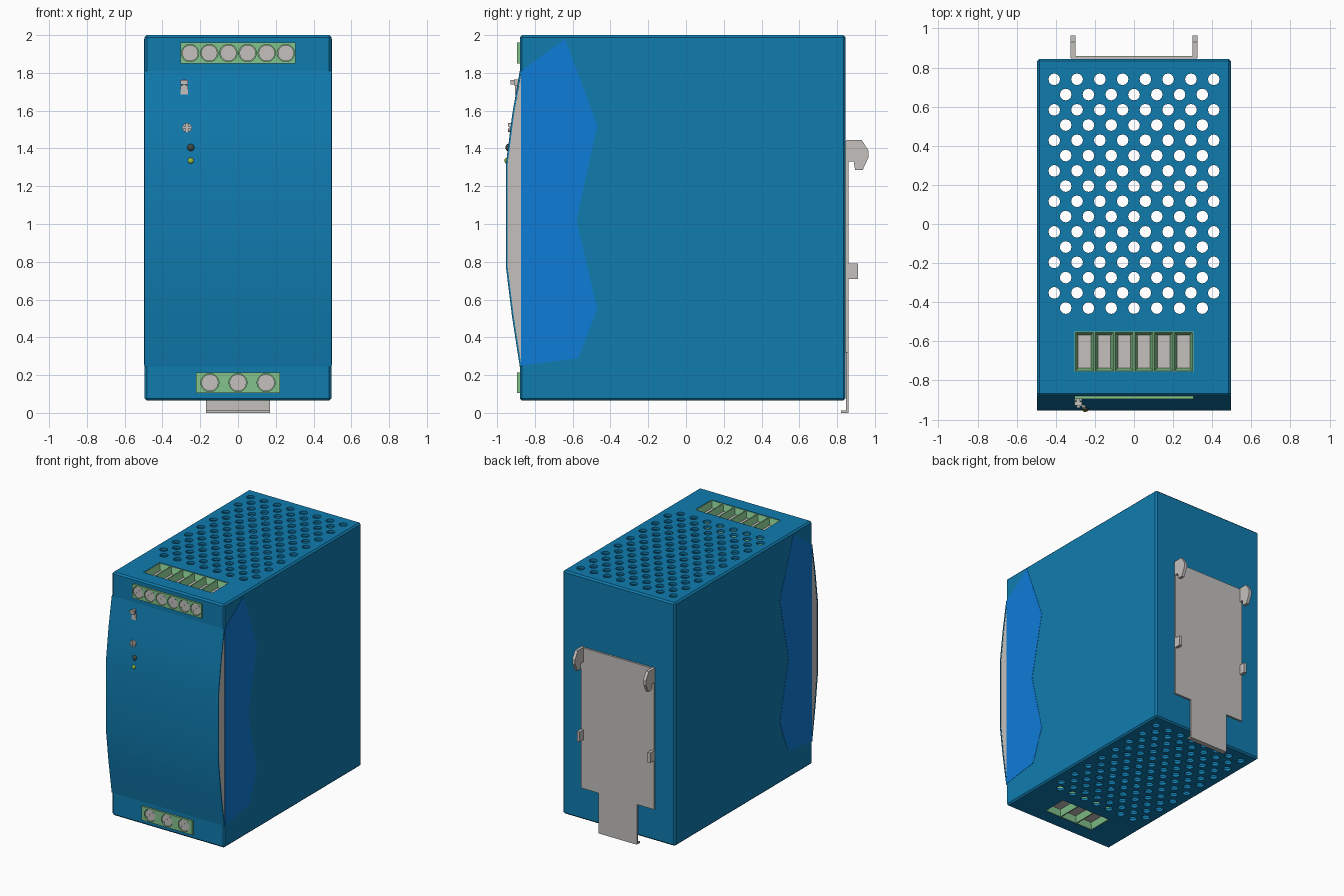
import bpy, bmesh, math
from mathutils import Matrix, Vector

if "Cube" in bpy.data.objects:
    bpy.data.objects.remove(bpy.data.objects["Cube"])


def material(name, rgb):
    m = bpy.data.materials.new(name)
    m.use_nodes = True
    m.diffuse_color = (*rgb, 1)
    m.node_tree.nodes["Principled BSDF"].inputs["Base Color"].default_value = (*rgb, 1)
    return m


BLUE = material("housing blue", (0.005, 0.2, 0.43))
BRIGHT = material("bright panel blue", (0.004, 0.2, 0.68))
GREY = material("metal grey", (0.55, 0.53, 0.51))
GREEN = material("terminal green", (0.23, 0.54, 0.26))
DARK = material("dark lamp", (0.05, 0.07, 0.06))
LIME = material("lime lamp", (0.32, 0.5, 0.05))


def finish(bm, name, *mats):
    bmesh.ops.recalc_face_normals(bm, faces=bm.faces)
    me = bpy.data.meshes.new(name)
    bm.to_mesh(me)
    bm.free()
    ob = bpy.data.objects.new(name, me)
    bpy.context.collection.objects.link(ob)
    for m in mats:
        me.materials.append(m)
    return ob


def activate(ob):
    bpy.ops.object.select_all(action='DESELECT')
    ob.select_set(True)
    bpy.context.view_layer.objects.active = ob


def smooth(ob):
    activate(ob)
    bpy.ops.object.shade_smooth_by_angle(angle=math.radians(30))


def extrude_yz(bm, pts, x0, x1):
    """Prism along x from a y/z profile."""
    a = [bm.verts.new((x0, y, z)) for y, z in pts]
    b = [bm.verts.new((x1, y, z)) for y, z in pts]
    bm.faces.new(a)
    bm.faces.new(b[::-1])
    for i in range(len(pts)):
        j = (i + 1) % len(pts)
        bm.faces.new((a[i], b[i], b[j], a[j]))


def prism(name, pts, x0, x1, *mats):
    bm = bmesh.new()
    extrude_yz(bm, pts, x0, x1)
    return finish(bm, name, *mats)


def box(name, x0, x1, y0, y1, z0, z1, *mats):
    return prism(name, [(y0, z0), (y1, z0), (y1, z1), (y0, z1)], x0, x1, *mats)


def cylinders(name, centres, r, depth, axis, segs, *mats):
    bm = bmesh.new()
    turn = Matrix.Rotation(math.pi / 2, 4, 'X') if axis == 'Y' else Matrix()
    for c in centres:
        bmesh.ops.create_cone(bm, cap_ends=True, segments=segs, radius1=r, radius2=r,
                              depth=depth, matrix=Matrix.Translation(c) @ turn)
    return finish(bm, name, *mats)


def cut(ob, cutter):
    cutter.hide_render = True
    mod = ob.modifiers.new("cut", 'BOOLEAN')
    mod.operation = 'DIFFERENCE'
    mod.solver = 'EXACT'
    mod.object = cutter
    activate(ob)
    bpy.ops.object.modifier_apply(modifier=mod.name)
    bpy.data.objects.remove(cutter)


# Housing: chamfered hollow box with vent holes through top and bottom
housing = box("housing", -0.495, 0.495, -0.88, 0.845, 0.065, 2.0, BLUE)
bev = housing.modifiers.new("edge", 'BEVEL')
bev.width = 0.012
activate(housing)
bpy.ops.object.modifier_apply(modifier="edge")
cut(housing, box("cavity_cutter", -0.475, 0.475, -0.86, 0.825, 0.085, 1.98))
vents = []
for row in range(16):
    n = 8 - row % 2
    vents += [((i - (n - 1) / 2) * 0.1165, 0.74 - row * 0.078, 1) for i in range(n)]
cut(housing, cylinders("vent_cutter", vents, 0.03, 2.4, 'Z', 12))


# Terminal blocks: L-shaped, wire funnels on the outer face, screws at the front
def terminal(name, half, n, z_edge, z_back, z_face, r):
    up = 1 if z_face > 1 else -1
    step = 2 * half / n
    bm = bmesh.new()
    extrude_yz(bm, [(-0.895, z_back), (-0.895, z_edge), (-0.755, z_edge),
                    (-0.755, z_face), (-0.55, z_face), (-0.55, z_back)], -half, half)
    for i in range(1, n):
        bmesh.ops.bisect_plane(bm, geom=bm.verts[:] + bm.edges[:] + bm.faces[:],
                               plane_co=(i * step - half, 0, 0), plane_no=(1, 0, 0))
    bmesh.ops.recalc_face_normals(bm, faces=bm.faces)
    cells = [f for f in bm.faces if abs(f.calc_center_median().z - z_face) < 1e-4]
    bmesh.ops.inset_individual(bm, faces=cells, thickness=0.006)
    bmesh.ops.inset_individual(bm, faces=cells, thickness=0.02, depth=-0.05)
    for f in cells:
        f.material_index = 1
    block = finish(bm, name + "_block", GREEN, GREY)

    lo, hi = sorted((z_face - up * 0.04, z_face + up * 0.05))
    cut(housing, box("slot_cutter", -half, half, -0.755, -0.55, lo, hi))
    lo, hi = sorted((z_edge, z_back))
    cut(housing, box("front_cutter", -half, half, -1, -0.84, lo, hi))

    zc = (z_edge + z_back) / 2
    xs = [(i + 0.5) * step - half for i in range(n)]
    cut(block, cylinders("screw_hole_cutter", [(x, -0.895, zc) for x in xs], r + 0.003, 0.04, 'Y', 20))
    screws = cylinders(name + "_screws", [(x, -0.88, zc) for x in xs], r, 0.02, 'Y', 20, GREY)
    bm = bmesh.new()
    for x in xs:
        m = Matrix.Translation((x, -0.89, zc)) @ Matrix.Rotation(-math.pi / 4, 4, 'Y')
        bmesh.ops.create_cube(bm, size=1, matrix=m @ Matrix.Diagonal((0.12, 0.012, 0.012, 1)))
    cut(screws, finish(bm, "screw_slot_cutter"))


terminal("upper_terminal", 0.304, 6, 1.96, 1.85, 1.997, 0.043)
terminal("lower_terminal", 0.223, 3, 0.105, 0.215, 0.068, 0.045)

# Bowed front cover: blue sheet over a grey core
bow = [(-0.88, 1.81), (-0.92, 1.58), (-0.953, 1.32), (-0.953, 0.77), (-0.921, 0.51), (-0.88, 0.245)]
back = [(y + 0.009, z) for y, z in bow]
smooth(prism("front_cover", bow + back[::-1], -0.495, 0.495, BLUE))
prism("cover_core", back[1:-1] + [(-0.874, 0.26), (-0.874, 1.79)], -0.492, 0.492, GREY)

# Bright panels on both sides
panel = [(-0.874, 1.81), (-0.64, 1.98), (-0.47, 1.52), (-0.58, 1.02),
         (-0.47, 0.55), (-0.57, 0.29), (-0.874, 0.25)]
for side, s in (("left", 1), ("right", -1)):
    prism(side + "_panel", panel, s * 0.494, s * 0.497, BRIGHT)

# Small front controls: slide switch, trimmer and lamps
box("switch_plate", -0.305, -0.265, -0.905, -0.88, 1.685, 1.733, GREY)
box("switch_neck", -0.295, -0.275, -0.91, -0.88, 1.733, 1.765, GREY)
box("switch_knob", -0.305, -0.265, -0.928, -0.908, 1.738, 1.762, GREY)
trimmer = cylinders("trimmer", [(-0.27, -0.932, 1.51)], 0.025, 0.02, 'Y', 16, GREY)
for ang in (0, math.pi / 2):
    bm = bmesh.new()
    m = Matrix.Translation((-0.27, -0.942, 1.51)) @ Matrix.Rotation(ang, 4, 'Y')
    bmesh.ops.create_cube(bm, size=1, matrix=m @ Matrix.Diagonal((0.07, 0.016, 0.01, 1)))
    cut(trimmer, finish(bm, "cross_cutter"))
for name, y, z, r, mat in (("dark_lamp", -0.942, 1.405, 0.019, DARK),
                           ("lime_lamp", -0.95, 1.335, 0.016, LIME)):
    bm = bmesh.new()
    bmesh.ops.create_uvsphere(bm, u_segments=12, v_segments=8, radius=r,
                              matrix=Matrix.Translation((-0.25, y, z)) @ Matrix.Diagonal((1, 0.7, 1, 1)))
    smooth(finish(bm, name, mat))

# Rail bracket: back plate, tongue with lip, hooks and tabs
box("bracket_plate", -0.32, 0.32, 0.843, 0.86, 0.32, 1.44, GREY)
box("bracket_tongue", -0.17, 0.17, 0.846, 0.86, 0.0, 0.32, GREY)
box("tongue_lip", -0.17, 0.17, 0.82, 0.846, 0.0, 0.012, GREY)
hook = [(0.85, 1.445), (0.93, 1.445), (0.965, 1.39), (0.965, 1.35), (0.935, 1.285),
        (0.895, 1.285), (0.888, 1.33), (0.85, 1.33)]
for side, s in (("left", 1), ("right", -1)):
    prism(side + "_hook", hook, s * 0.3, s * 0.324, GREY)
    x0, x1 = sorted((s * 0.3, s * 0.324))
    box(side + "_tab", x0, x1, 0.85, 0.91, 0.71, 0.79, GREY)
